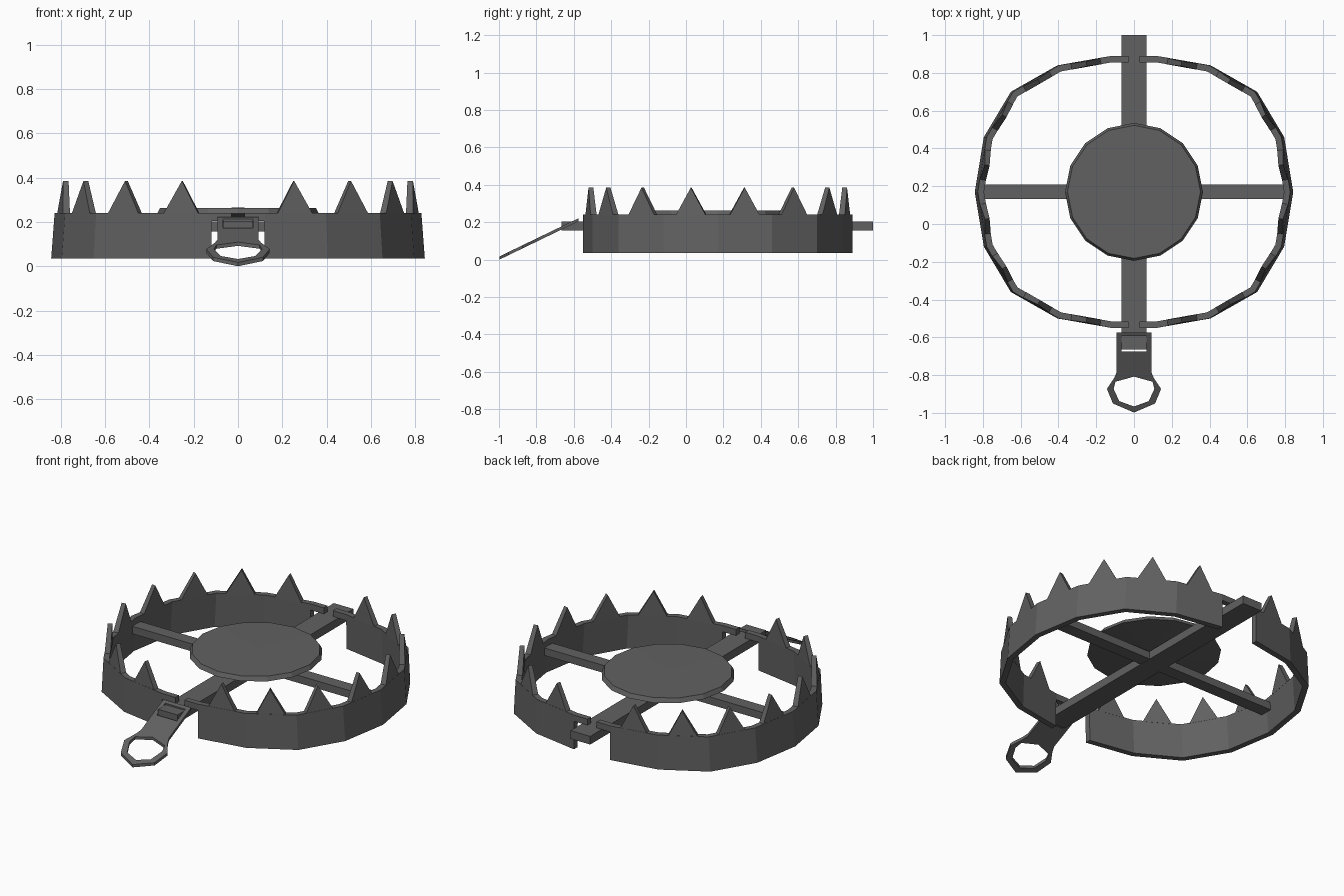
import bpy, bmesh
from math import sin, cos, pi
from mathutils import Vector

if "Cube" in bpy.data.objects:
    bpy.data.objects.remove(bpy.data.objects["Cube"])

CY = 0.17                       # centre of the trap in y
Z0, Z1, ZT = 0.035, 0.24, 0.385  # band bottom, band top, tooth tip
THICK = 0.034                   # band thickness

# dark iron
iron = bpy.data.materials.new("dark_iron")
iron.diffuse_color = (0.12, 0.12, 0.12, 1)
iron.use_nodes = True
iron.node_tree.nodes["Principled BSDF"].inputs["Base Color"].default_value = iron.diffuse_color


def make(name, bm, mirror=False):
    bmesh.ops.recalc_face_normals(bm, faces=bm.faces)
    me = bpy.data.meshes.new(name)
    bm.to_mesh(me)
    bm.free()
    me.materials.append(iron)
    ob = bpy.data.objects.new(name, me)
    bpy.context.collection.objects.link(ob)
    if mirror:
        ob.modifiers.new("Mirror", "MIRROR").use_mirror_merge = False
    return ob


def add_box(bm, x0, x1, y0, y1, z0, z1):
    r = bmesh.ops.create_cube(bm, size=1)
    for v in r["verts"]:
        v.co = ((x0 + x1) / 2 + v.co.x * (x1 - x0),
                (y0 + y1) / 2 + v.co.y * (y1 - y0),
                (z0 + z1) / 2 + v.co.z * (z1 - z0))


def lean(bm):
    # jaws narrow slightly towards the top
    for v in bm.verts:
        v.co.x *= 1 - (v.co.z - Z0) * 0.09


# plan of one jaw, front to back
quarter = [(0.12, 0.72), (0.405, 0.67), (0.652, 0.53), (0.795, 0.29), (0.843, 0)]
plan = [Vector((x, -y)) for x, y in quarter] + [Vector(p) for p in quarter[-2::-1]]


def inward(i):
    # inward offset of plan corner i
    if i in (0, 8):
        return Vector((0, THICK if i == 0 else -THICK))
    d = (plan[i + 1] - plan[i - 1]).normalized()
    return Vector((-d.y, d.x)) * THICK


# jaw: eight-segment half band, mirrored to the other side
bm = bmesh.new()
loops = []
for i, o in enumerate(plan):
    n = o + inward(i)
    loops.append([bm.verts.new((p.x, CY + p.y, z))
                  for p, z in ((o, Z0), (o, Z1), (n, Z1), (n, Z0))])
for p, q in zip(loops, loops[1:]):
    for k in range(4):
        bm.faces.new((p[k], p[(k + 1) % 4], q[(k + 1) % 4], q[k]))
bm.faces.new(loops[0])
bm.faces.new(loops[-1])
lean(bm)
make("jaws", bm, True)

# hinge tabs resting on the long bar
bm = bmesh.new()
for s in (-1, 1):
    y = sorted((CY + s * 0.72, CY + s * (0.72 - THICK)))
    add_box(bm, 0.03, 0.122, y[0], y[1], 0.203, Z1)
make("hinge_tabs", bm, True)

# teeth: one tapered wedge at the middle of each jaw segment
bm = bmesh.new()
for a, b in zip(plan, plan[1:]):
    mid, d = (a + b) / 2, (b - a).normalized()
    nrm = Vector((-d.y, d.x))

    def pt(inset, t, z):
        p = mid + nrm * inset + d * t
        return bm.verts.new((p.x, CY + p.y, z))
    zb = Z1 - 0.004
    o = [pt(0.001, -0.082, zb), pt(0.001, 0.082, zb), pt(0.004, 0, ZT)]
    n = [pt(THICK, -0.082, zb), pt(THICK, 0.082, zb), pt(THICK - 0.004, 0, ZT)]
    bm.faces.new(o)
    bm.faces.new(n)
    for j in range(3):
        bm.faces.new((o[j], o[(j + 1) % 3], n[(j + 1) % 3], n[j]))
lean(bm)
make("teeth", bm, True)

# crossed base bars
bm = bmesh.new()
add_box(bm, -0.065, 0.065, -0.665, 1.0, 0.155, 0.204)
make("long_bar", bm)
bm = bmesh.new()
add_box(bm, -0.795, 0.795, CY - 0.038, CY + 0.038, 0.157, 0.202)
make("cross_bar", bm)

# trigger plate: sixteen-sided thin dish on the crossing
bm = bmesh.new()
rim = [[bm.verts.new((r * cos(i * pi / 8), CY + r * sin(i * pi / 8), z))
        for i in range(16)] for r, z in ((0.365, 0.237), (0.352, 0.262))]
under, top = bm.verts.new((0, CY, 0.204)), bm.verts.new((0, CY, 0.264))
for i in range(16):
    j = (i + 1) % 16
    bm.faces.new((rim[0][i], rim[0][j], rim[1][j], rim[1][i]))
    bm.faces.new((rim[0][i], under, rim[0][j]))
    bm.faces.new((rim[1][i], rim[1][j], top))
make("trigger_plate", bm)


def both(half):
    # complete a half outline by reflecting it in x
    return half + [(-x, y) for x, y in reversed(half) if x > 0]


# sloping chain clip with a slot and an eyelet
outline = both([(0.092, -0.575), (0.092, -0.785), (0.105, -0.815), (0.143, -0.873),
                (0.112, -0.95), (0, -0.998)])
slot = both([(0.067, -0.593), (0.067, -0.675)])
eyelet = both([(0, -0.808), (0.098, -0.835), (0.108, -0.873), (0.078, -0.938), (0, -0.966)])
bm = bmesh.new()
for loop in (outline, slot, eyelet):
    vs = [bm.verts.new((x, y, 0)) for x, y in loop]
    for i in range(len(vs)):
        bm.edges.new((vs[i - 1], vs[i]))
bmesh.ops.triangle_fill(bm, use_beauty=True, use_dissolve=False, edges=bm.edges[:])
ext = bmesh.ops.extrude_face_region(bm, geom=bm.faces[:], use_keep_orig=True)
for v in ext["geom"]:
    if isinstance(v, bmesh.types.BMVert):
        v.co.z += 0.017
for v in bm.verts:
    v.co.z += (v.co.y + 0.998) * 0.483
make("chain_clip", bm)
